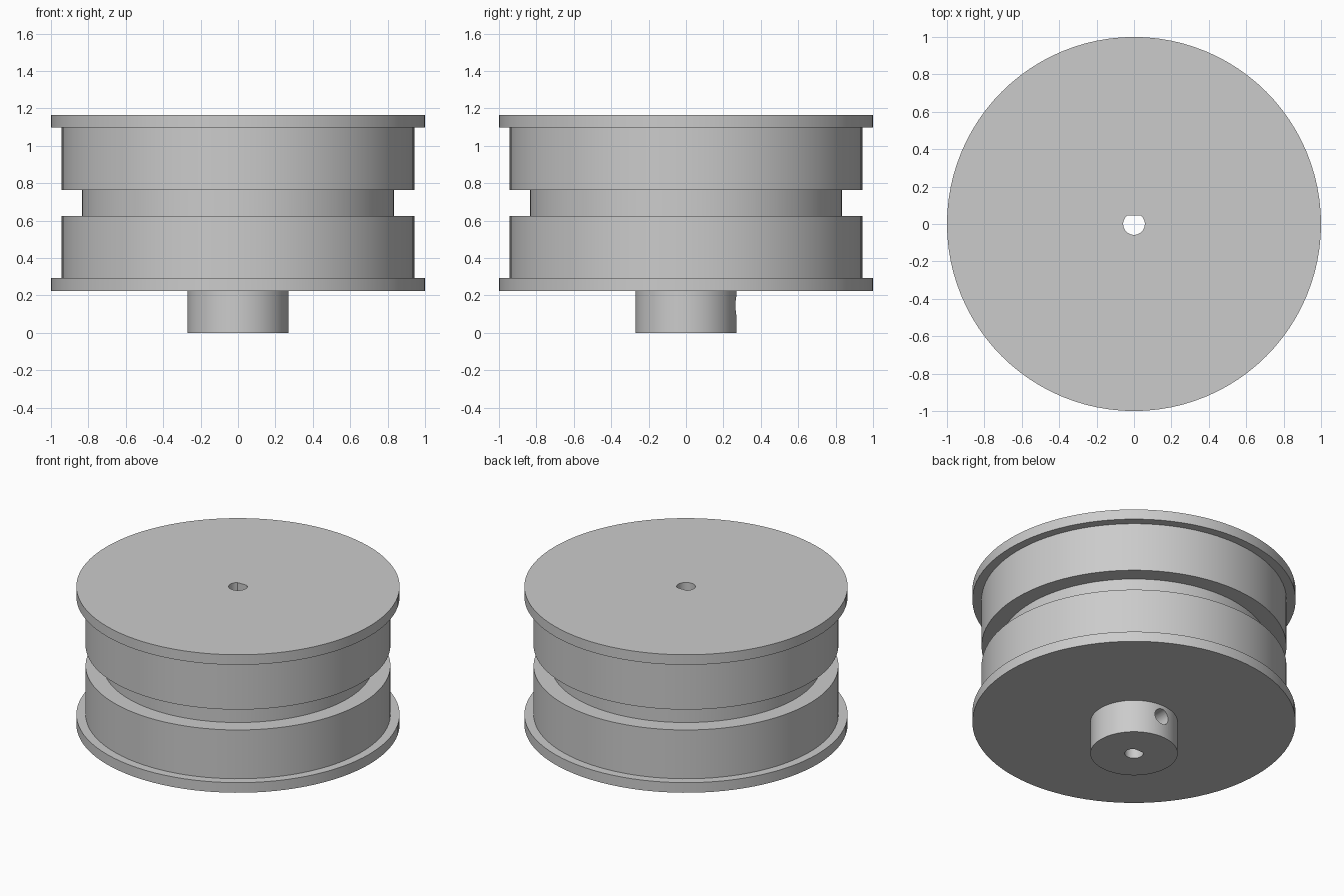
import bpy
import bmesh
import math
from mathutils import Matrix

SEGMENTS = 96

cube = bpy.data.objects.get("Cube")
if cube:
    bpy.data.objects.remove(cube)

grey = bpy.data.materials.new("light grey")
grey.use_nodes = True
colour = (0.6, 0.6, 0.6, 1)
grey.diffuse_color = colour
grey.node_tree.nodes["Principled BSDF"].inputs["Base Color"].default_value = colour


def make_object(name, bm):
    bmesh.ops.recalc_face_normals(bm, faces=bm.faces)
    mesh = bpy.data.meshes.new(name)
    bm.to_mesh(mesh)
    bm.free()
    mesh.materials.append(grey)
    obj = bpy.data.objects.new(name, mesh)
    bpy.context.collection.objects.link(obj)
    return obj


def turned(name, profile):
    """Revolve (radius, height) steps around z and cap both ends."""
    bm = bmesh.new()
    rings = []
    for r, z in profile:
        angles = [math.tau * i / SEGMENTS for i in range(SEGMENTS)]
        rings.append([bm.verts.new((r * math.cos(a), r * math.sin(a), z)) for a in angles])
    for low, high in zip(rings, rings[1:]):
        for i in range(SEGMENTS):
            j = (i + 1) % SEGMENTS
            bm.faces.new((low[i], low[j], high[j], high[i]))
    bm.faces.new(rings[0])
    bm.faces.new(rings[-1])
    return make_object(name, bm)


def cut(target, cutter):
    cutter.hide_render = True
    mod = target.modifiers.new("cut", 'BOOLEAN')
    mod.operation = 'DIFFERENCE'
    mod.solver = 'EXACT'
    mod.object = cutter
    bpy.ops.object.select_all(action='DESELECT')
    bpy.context.view_layer.objects.active = target
    target.select_set(True)
    bpy.ops.object.modifier_apply(modifier=mod.name)
    bpy.data.objects.remove(cutter)


# Hub, rims and grooved drum as one turned body
wheel = turned("grooved_wheel", [
    (0.27, 0), (0.27, 0.224), (1, 0.224), (1, 0.293),
    (0.943, 0.293), (0.943, 0.626), (0.834, 0.626), (0.834, 0.765),
    (0.943, 0.765), (0.943, 1.097), (1, 1.097), (1, 1.166)])

# D-shaped shaft bore, flat towards the back
bore_r, flat_y = 0.058, 0.045
start = math.asin(flat_y / bore_r)
sweep = math.pi + 2 * start
steps = 32
bm = bmesh.new()
outline = [bm.verts.new((bore_r * math.cos(start - sweep * i / steps),
                         bore_r * math.sin(start - sweep * i / steps), -0.1))
           for i in range(steps + 1)]
base = bm.faces.new(outline)
extruded = bmesh.ops.extrude_face_region(bm, geom=[base])["geom"]
bmesh.ops.translate(bm, vec=(0, 0, 1.4),
                    verts=[v for v in extruded if isinstance(v, bmesh.types.BMVert)])
cut(wheel, make_object("bore_cutter", bm))

# Set screw hole through the back of the hub into the bore
bm = bmesh.new()
bmesh.ops.create_cone(bm, cap_ends=True, segments=32, radius1=0.053, radius2=0.053, depth=0.4,
                      matrix=Matrix.Translation((0, 0.21, 0.145)) @ Matrix.Rotation(math.pi / 2, 4, 'X'))
cut(wheel, make_object("screw_hole_cutter", bm))

bpy.ops.object.shade_smooth_by_angle(angle=math.radians(30))
